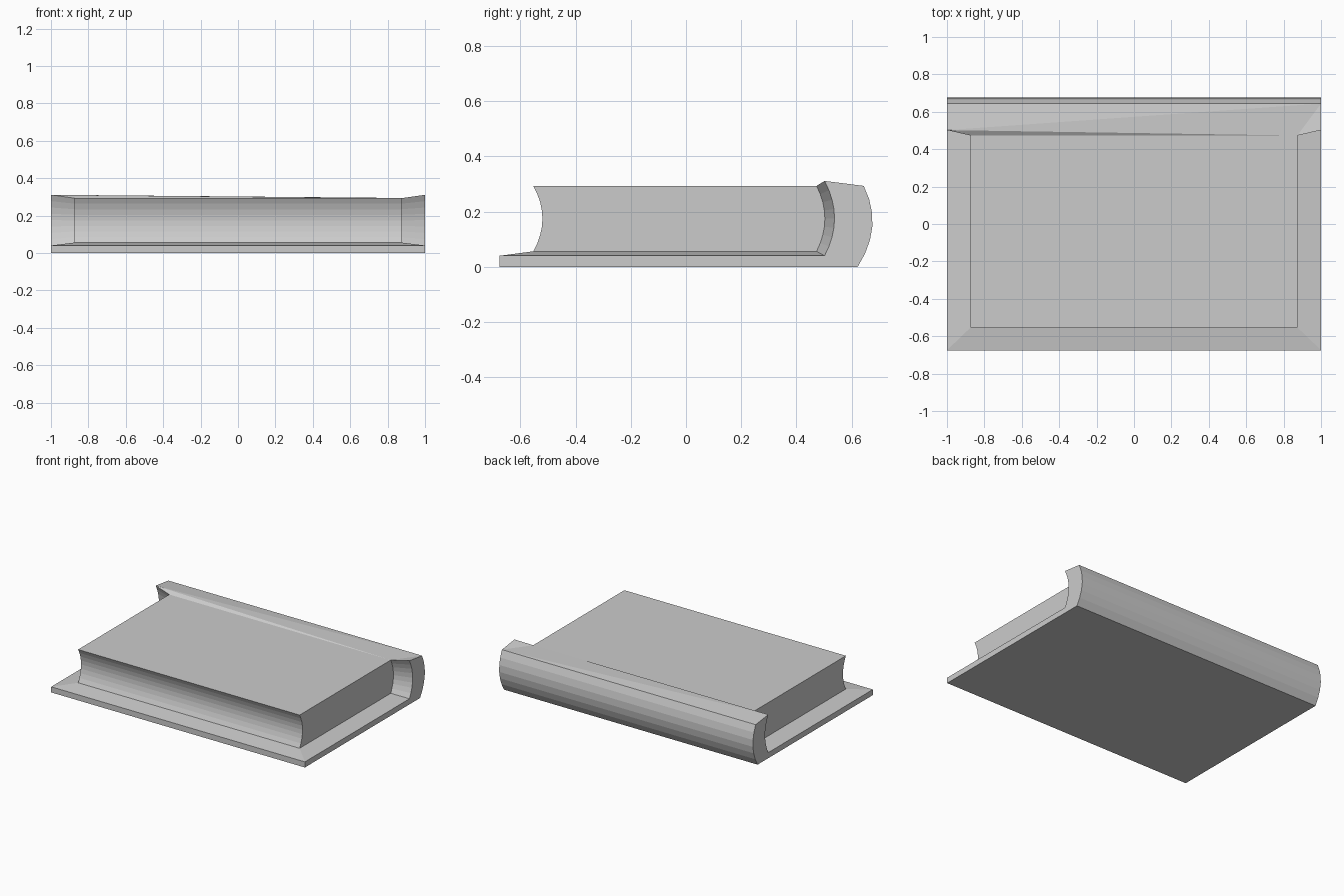
import bpy
import bmesh

if "Cube" in bpy.data.objects:
    bpy.data.objects.remove(bpy.data.objects["Cube"], do_unlink=True)

grey = bpy.data.materials.new("plain grey")
grey.diffuse_color = (0.6, 0.6, 0.6, 1)
grey.use_nodes = True
grey.node_tree.nodes["Principled BSDF"].inputs["Base Color"].default_value = (0.6, 0.6, 0.6, 1)

COVER_Z, PAGE_Z, TOP_Z, PEAK_Z = 0.04, 0.056, 0.293, 0.311
PAGE_X, FRONT_Y, PAGE_FRONT = 0.873, -0.675, -0.553
HINGE_IN, HINGE_OUT = 0.473, 0.502
SPINE_LOW, SPINE_TOP = 0.622, 0.644


def arc(y0, z0, y1, z1, bulge, n=8):
    """Shallow curve in the side plane, as (y, z) points."""
    pts = []
    for i in range(n + 1):
        s = i / n
        pts.append((y0 + (y1 - y0) * s + 4 * bulge * s * (1 - s), z0 + (z1 - z0) * s))
    return pts


def at(x, profile):
    return [(x, y, z) for y, z in profile]


def strip(a, b):
    """Quads bridging two matching point rows."""
    return [(a[i], a[i + 1], b[i + 1], b[i]) for i in range(len(a) - 1)]


def build(name, faces):
    bm = bmesh.new()
    for face in faces:
        bm.faces.new([bm.verts.new(p) for p in face])
    bmesh.ops.remove_doubles(bm, verts=bm.verts, dist=0.0001)
    bmesh.ops.recalc_face_normals(bm, faces=bm.faces)
    mesh = bpy.data.meshes.new(name)
    bm.to_mesh(mesh)
    bm.free()
    mesh.materials.append(grey)
    bpy.context.collection.objects.link(bpy.data.objects.new(name, mesh))


fore_edge = arc(PAGE_FRONT, PAGE_Z, PAGE_FRONT, TOP_Z, 0.033)
groove_in = arc(HINGE_IN, PAGE_Z, HINGE_IN, TOP_Z, 0.03)
groove_out = arc(HINGE_OUT, COVER_Z, HINGE_OUT, PEAK_Z, 0.036)
back = arc(SPINE_LOW, 0, SPINE_TOP, TOP_Z, 0.042, 6)

# Cover board: flat base, thin rim and a border sloping up to the pages
rim = [(-1, HINGE_OUT), (-1, FRONT_Y), (1, FRONT_Y), (1, HINGE_OUT)]
foot = [(-PAGE_X, HINGE_IN), (-PAGE_X, PAGE_FRONT), (PAGE_X, PAGE_FRONT), (PAGE_X, HINGE_IN)]
low = [(x, y, 0) for x, y in rim]
high = [(x, y, COVER_Z) for x, y in rim]
inner = [(x, y, PAGE_Z) for x, y in foot]
base = [low + [(1, SPINE_LOW, 0), (-1, SPINE_LOW, 0)]]
build("cover_board", base + strip(low, high) + strip(high, inner))

# Page block: hollow fore edge, flat ends and top
faces = strip(at(-PAGE_X, fore_edge), at(PAGE_X, fore_edge))
for side in (-1, 1):
    faces.append(at(side * PAGE_X, fore_edge + groove_in[::-1]))
faces.append([(x, y, TOP_Z) for x, y in foot])
build("page_block", faces)

# Spine: rounded back, end caps and the curved hinge at each end
faces = strip(at(-1, back), at(1, back))
for side in (-1, 1):
    faces.append(at(side, [(HINGE_OUT, 0)] + back + groove_out[::-1]))
    faces += strip(at(side * PAGE_X, groove_in), at(side, groove_out))

# Spine top, folded between the raised hinge corners and the pages
peak_r, peak_l = (-1, HINGE_OUT, PEAK_Z), (1, HINGE_OUT, PEAK_Z)
page_r, page_l = (-PAGE_X, HINGE_IN, TOP_Z), (PAGE_X, HINGE_IN, TOP_Z)
edge_r, edge_l = (-1, SPINE_TOP, TOP_Z), (1, SPINE_TOP, TOP_Z)
faces += [(peak_r, page_r, page_l), (peak_r, page_l, edge_l),
          (page_l, peak_l, edge_l), (peak_r, edge_l, edge_r)]
build("spine", faces)
